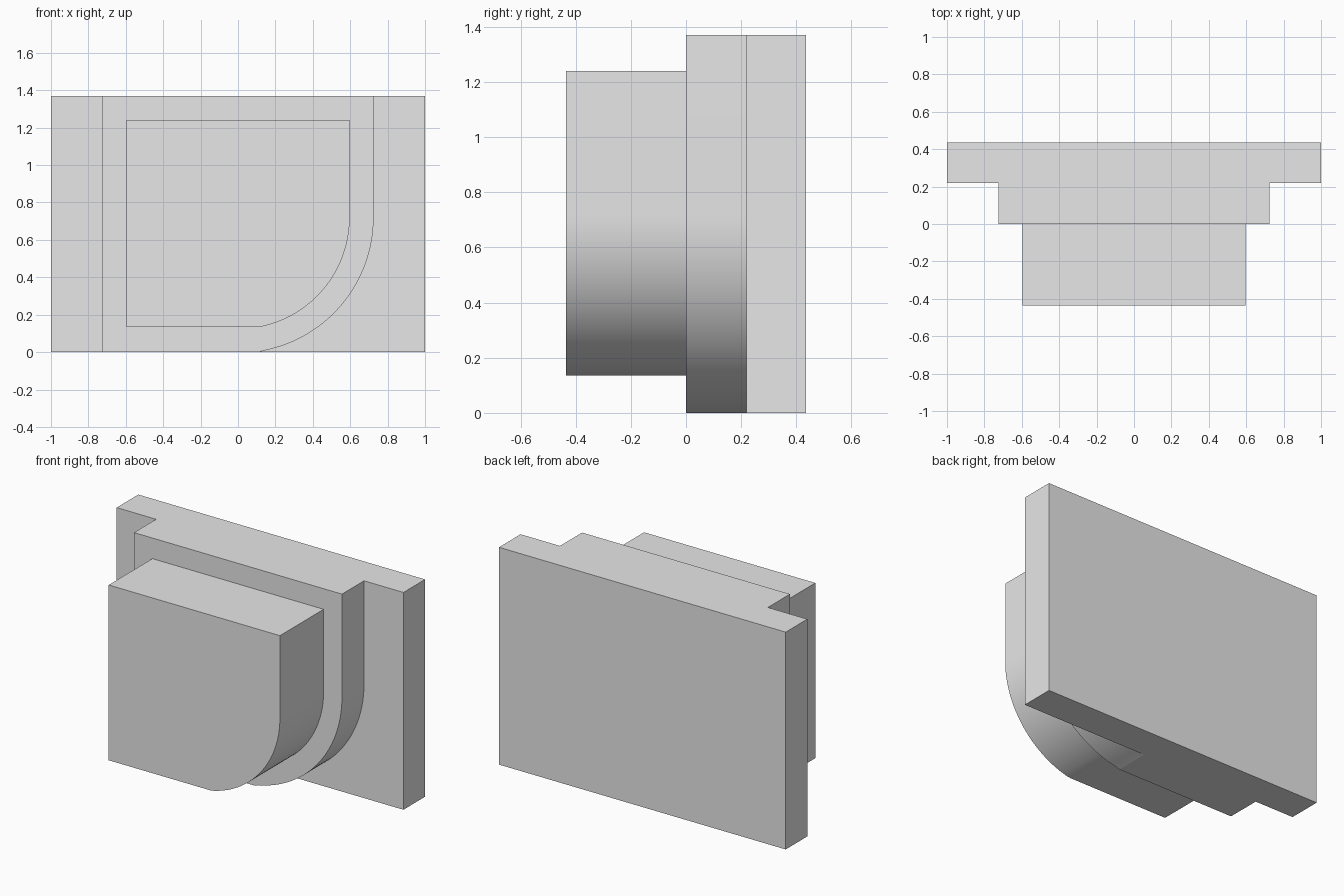
import bpy
import bmesh
import math

cube = bpy.data.objects.get("Cube")
if cube:
    bpy.data.objects.remove(cube, do_unlink=True)

grey = bpy.data.materials.new("light_grey")
grey.use_nodes = True
grey.diffuse_color = (0.8, 0.8, 0.8, 1)
grey.node_tree.nodes["Principled BSDF"].inputs["Base Color"].default_value = (0.8, 0.8, 0.8, 1)

ARC_CENTRE_Z = 0.72
ARC_END_X = 0.11
ARC_STEPS = 32


def rectangle(half, bottom, top):
    return [(-half, bottom), (half, bottom), (half, top), (-half, top)]


def rounded_corner(half, bottom, top):
    """Rectangle whose lower +x corner is a large arc about the model centre."""
    end = math.asin(ARC_END_X / half)
    pts = [(-half, bottom), (ARC_END_X, bottom)]
    for i in range(1, ARC_STEPS + 1):
        a = end + (math.pi / 2 - end) * i / ARC_STEPS
        pts.append((half * math.sin(a), ARC_CENTRE_Z - half * math.cos(a)))
    return pts + [(half, top), (-half, top)]


def extrude_profile(name, profile, y_front, y_back):
    bm = bmesh.new()
    face = bm.faces.new([bm.verts.new((x, y_front, z)) for x, z in profile])
    result = bmesh.ops.extrude_face_region(bm, geom=[face], use_keep_orig=True)
    verts = [g for g in result["geom"] if isinstance(g, bmesh.types.BMVert)]
    bmesh.ops.translate(bm, verts=verts, vec=(0, y_back - y_front, 0))
    bmesh.ops.recalc_face_normals(bm, faces=bm.faces)
    mesh = bpy.data.meshes.new(name)
    bm.to_mesh(mesh)
    bm.free()
    mesh.materials.append(grey)
    obj = bpy.data.objects.new(name, mesh)
    bpy.context.collection.objects.link(obj)
    bpy.ops.object.select_all(action="DESELECT")
    obj.select_set(True)
    bpy.context.view_layer.objects.active = obj
    bpy.ops.object.shade_smooth_by_angle(angle=math.radians(7))
    return obj


# Wide plate at the back, stepped slab in the middle, raised block in front
extrude_profile("back_plate", rectangle(1, 0, 1.37), 0.22, 0.435)
extrude_profile("middle_slab", rounded_corner(0.725, 0, 1.37), 0, 0.22)
extrude_profile("front_block", rounded_corner(0.597, 0.135, 1.24), -0.435, 0)
